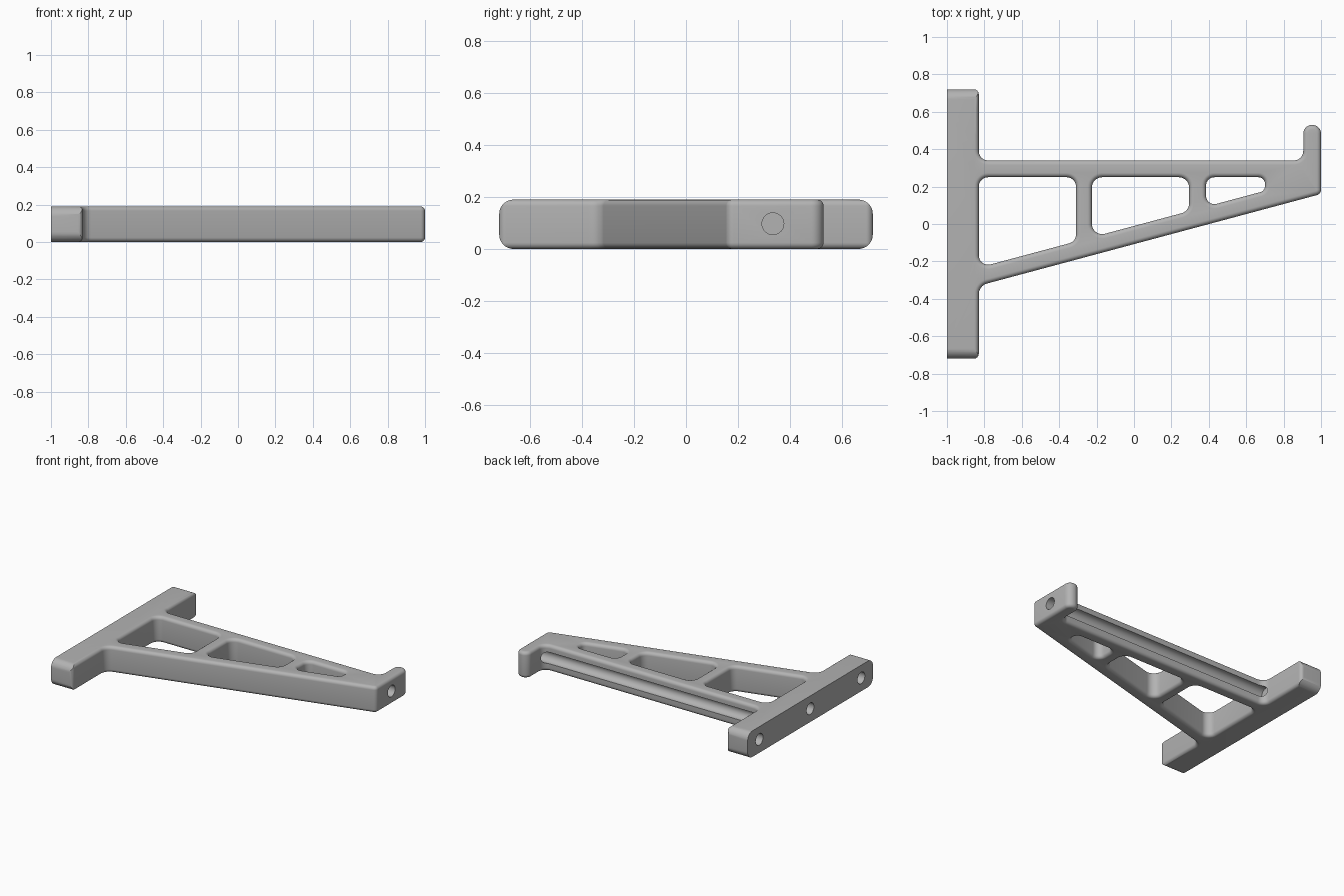
import bpy, bmesh, math
from mathutils import Vector

if "Cube" in bpy.data.objects:
    bpy.data.objects.remove(bpy.data.objects["Cube"])

H = 0.19      # thickness
B = 0.024     # rounding of the rims


def rounded(corners, seg=8):
    """Counter-clockwise corners (x, y, radius) -> list of (point, outward normal)."""
    out = []
    n = len(corners)
    for i, (x, y, r) in enumerate(corners):
        p = Vector((x, y))
        a = (p - Vector(corners[i - 1][:2])).normalized()
        b = (Vector(corners[(i + 1) % n][:2]) - p).normalized()
        if r == 0:      # square corner on the flat mounting face
            out.append((p, Vector((0, math.copysign(1, y)))))
            continue
        n0, n1 = Vector((a.y, -a.x)), Vector((b.y, -b.x))
        s = 1 if a.cross(b) > 0 else -1
        c = p - s * r * (n0 + n1) / (1 + n0.dot(n1))
        t0 = math.atan2(n0.y, n0.x)
        turn = math.atan2(a.cross(b), a.dot(b))
        for k in range(seg + 1):
            t = t0 + turn * k / seg
            d = Vector((math.cos(t), math.sin(t)))
            out.append((c + s * r * d, d))
    return out


def diag(x, base):
    return base + 0.268 * (x + 0.83)


# Outline of the bracket and its three openings
outline = [(-1, -0.72, 0), (-0.83, -0.72, 0.026), (-0.83, -0.33, 0.06),
           (1, diag(1, -0.33), 0.03), (1, 0.53, 0.047), (0.905, 0.53, 0.047),
           (0.905, 0.34, 0.05), (-0.83, 0.34, 0.05), (-0.83, 0.72, 0.026), (-1, 0.72, 0)]


def opening(x0, x1, r, r_end):
    return [(x0, diag(x0, -0.233), r), (x1, diag(x1, -0.233), r_end),
            (x1, 0.25, r_end), (x0, 0.25, r)]


loops = [(outline, 1), (opening(-0.83, -0.31, 0.05, 0.05), -1),
         (opening(-0.225, 0.295, 0.055, 0.055), -1), (opening(0.385, 0.70, 0.045, 0.034), -1)]

# Rim profile: (inset, height) from the bottom to the top
arc = [(B * (1 - math.sin(t)), B * (1 - math.cos(t))) for t in
       (math.pi / 2 * k / 6 for k in range(7))]
layers = arc + [(d, H - z) for d, z in reversed(arc)]

# Bracket body
bm = bmesh.new()
caps = {0: [], len(layers) - 1: []}
for corners, side in loops:
    pts = rounded(corners)
    rings = []
    for d, z in layers:
        rings.append([bm.verts.new((*(p - side * d * n), z)) for p, n in pts])
    m = len(pts)
    for lo, hi in zip(rings, rings[1:]):
        for i in range(m):
            j = (i + 1) % m
            bm.faces.new((lo[i], lo[j], hi[j], hi[i]))
    for k in caps:
        caps[k] += [bm.edges.get((rings[k][i], rings[k][(i + 1) % m])) for i in range(m)]
for k, edges in caps.items():
    bmesh.ops.triangle_fill(bm, edges=edges, use_beauty=True, normal=(0, 0, 1 if k else -1))
bmesh.ops.recalc_face_normals(bm, faces=bm.faces)
me = bpy.data.meshes.new("bracket")
bm.to_mesh(me)
bm.free()
body = bpy.data.objects.new("bracket", me)
bpy.context.collection.objects.link(body)

cutters = []


def prism_x(name, yz, x0, x1):
    """Prism along x from a section in the y-z plane."""
    b = bmesh.new()
    ends = [[b.verts.new((x, y, z)) for y, z in yz] for x in (x0, x1)]
    for e in ends:
        b.faces.new(e)
    for i in range(len(yz)):
        j = (i + 1) % len(yz)
        b.faces.new((ends[0][i], ends[0][j], ends[1][j], ends[1][i]))
    bmesh.ops.recalc_face_normals(b, faces=b.faces)
    mesh = bpy.data.meshes.new(name)
    b.to_mesh(mesh)
    b.free()
    ob = bpy.data.objects.new(name, mesh)
    bpy.context.collection.objects.link(ob)
    ob.hide_render = True
    cutters.append(ob)


def circle(y, r=0.042, n=32):
    return [(y + r * math.cos(2 * math.pi * k / n), 0.097 + r * math.sin(2 * math.pi * k / n))
            for k in range(n)]


# Long rod channel through the tip, and blind mounting holes
prism_x("channel_cutter", circle(0.335), -0.85, 1.1)
for y in (-0.585, 0, 0.585):
    prism_x("hole_cutter", circle(y), -1.1, -0.9)

# Larger rounding at the ends of the mounting plate
R = 0.055
for sy in (-1, 1):
    for sz in (-1, 1):
        sec = [(0.72 - R + R * math.sin(t), H / 2 - R + R * math.cos(t))
               for t in (math.pi / 2 * k / 10 for k in range(11))]
        sec += [(0.75, H / 2 - R), (0.75, H / 2 + 0.03), (0.72 - R, H / 2 + 0.03)]
        prism_x("end_cutter", [(sy * y, H / 2 + sz * z) for y, z in sec], -1.1, -0.7)

bpy.context.view_layer.objects.active = body
body.select_set(True)
for c in cutters:
    mod = body.modifiers.new("cut", 'BOOLEAN')
    mod.operation = 'DIFFERENCE'
    mod.solver = 'EXACT'
    mod.object = c
    bpy.ops.object.modifier_apply(modifier=mod.name)
for c in cutters:
    bpy.data.objects.remove(c)

# Finish
mat = bpy.data.materials.new("light_grey")
mat.diffuse_color = (0.45, 0.45, 0.45, 1)
mat.use_nodes = True
mat.node_tree.nodes["Principled BSDF"].inputs["Base Color"].default_value = mat.diffuse_color
body.data.materials.clear()
body.data.materials.append(mat)
bpy.ops.object.shade_smooth_by_angle(angle=math.radians(30))
